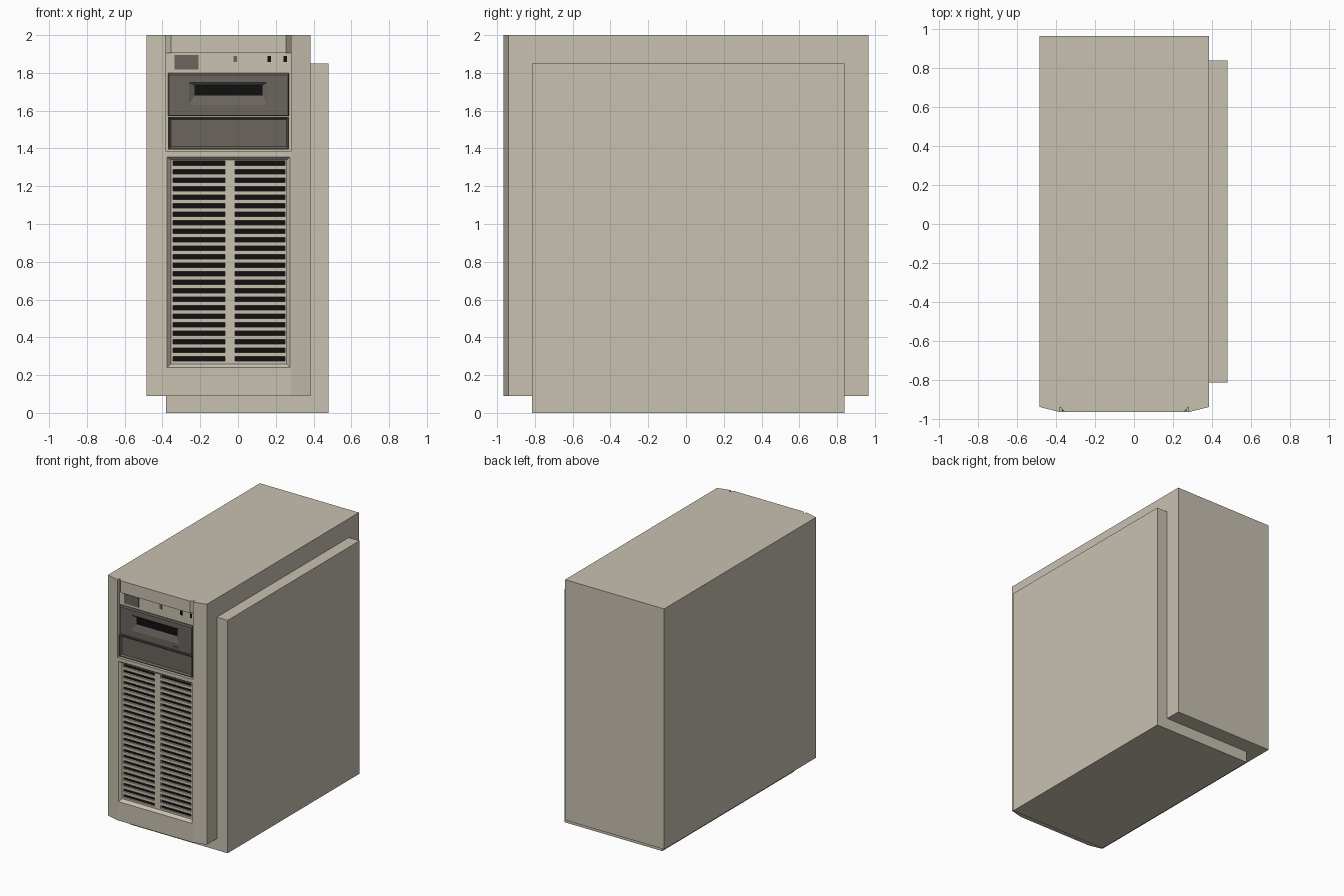
import bpy, bmesh

if "Cube" in bpy.data.objects:
    bpy.data.objects.remove(bpy.data.objects["Cube"])

def material(name, rgb):
    m = bpy.data.materials.new(name)
    m.diffuse_color = (*rgb, 1)
    m.use_nodes = True
    m.node_tree.nodes["Principled BSDF"].inputs["Base Color"].default_value = m.diffuse_color
    return m

BEIGE = material("beige_case", (0.58, 0.535, 0.44))
GREY = material("dark_warm_grey", (0.145, 0.128, 0.11))
BLACK = material("black_opening", (0.005, 0.005, 0.005))

def finish(name, bm, mats):
    bmesh.ops.recalc_face_normals(bm, faces=bm.faces)
    me = bpy.data.meshes.new(name)
    bm.to_mesh(me)
    bm.free()
    for m in mats:
        me.materials.append(m)
    ob = bpy.data.objects.new(name, me)
    bpy.context.collection.objects.link(ob)
    return ob

def add_prism(bm, profile, z0, z1):
    lo = [bm.verts.new((x, y, z0)) for x, y in profile]
    hi = [bm.verts.new((x, y, z1)) for x, y in profile]
    n = len(profile)
    bm.faces.new(lo)
    bm.faces.new(hi)
    for i in range(n):
        j = (i + 1) % n
        bm.faces.new((lo[i], lo[j], hi[j], hi[i]))

def add_box(bm, x0, x1, y0, y1, z0, z1):
    add_prism(bm, [(x0, y0), (x1, y0), (x1, y1), (x0, y1)], z0, z1)

def prism(name, profile, z0, z1, mat=BEIGE):
    bm = bmesh.new()
    add_prism(bm, profile, z0, z1)
    return finish(name, bm, [mat])

def box(name, x0, x1, y0, y1, z0, z1, mat=BEIGE):
    return prism(name, [(x0, y0), (x1, y0), (x1, y1), (x0, y1)], z0, z1, mat)

def stepped(name, rects, mats, cap_index=0):
    """Closed solid through successive rectangles (x0, x1, z0, z1, y); the last one is capped."""
    bm = bmesh.new()
    loops = [[bm.verts.new(p) for p in ((a, y, c), (b, y, c), (b, y, d), (a, y, d))]
             for a, b, c, d, y in rects]
    bm.faces.new(loops[0])
    for p, q in zip(loops, loops[1:]):
        for i in range(4):
            j = (i + 1) % 4
            bm.faces.new((p[i], p[j], q[j], q[i]))
    bm.faces.new(loops[-1]).material_index = cap_index
    return finish(name, bm, mats)

FRONT, CORNER, CORE, BACK = -0.967, -0.94, -0.90, 0.967
L, R = -0.38, 0.28            # central front column
BOT, TOP = 0.09, 2.0

# Main case and the offset inner chassis that shows at the side and underneath
box("case_body", -0.485, 0.385, CORE, BACK, BOT, TOP)
box("offset_chassis", -0.38, 0.48, -0.815, 0.84, 0.0, 1.85)

# Front bezel: angled side posts, sill, divider and bevelled top cover
prism("left_post", [(-0.485, CORE), (-0.485, CORNER), (L, FRONT), (L, CORE)], BOT, TOP)
prism("right_post", [(0.385, CORE), (0.385, CORNER), (R, FRONT), (R, CORE)], BOT, TOP)
box("bottom_sill", L, R, FRONT, CORE, BOT, 0.235)
box("bay_divider", L, R, FRONT, CORE, 1.36, 1.385)
prism("top_cover", [(L, CORE), (L, CORNER), (L + 0.025, FRONT), (R - 0.025, FRONT),
                    (R, CORNER), (R, CORE)], 1.905, TOP)

# Recessed control panel with a display and indicator lights
box("control_panel", L, R, -0.945, CORE, 1.385, 1.905)
box("display_window", -0.335, -0.21, -0.951, -0.944, 1.818, 1.895, GREY)
for i, (x, mat) in enumerate([(-0.015, GREY), (0.165, BLACK), (0.25, BLACK)]):
    box(f"indicator_{i + 1}", x - 0.009, x + 0.009, -0.949, -0.944, 1.858, 1.89, mat)

# Tape drive with a funnel shaped mouth and black slot
stepped("tape_drive", [
    (-0.37, 0.27, 1.571, 1.80, -0.944),
    (-0.37, 0.27, 1.571, 1.80, -0.955),
    (-0.365, 0.265, 1.575, 1.79, -0.962),
    (-0.26, 0.155, 1.63, 1.75, -0.962),
    (-0.23, 0.13, 1.68, 1.735, -0.947),
], [GREY, BLACK], 1)
box("eject_button", 0.10, 0.14, -0.967, -0.961, 1.59, 1.602, GREY)

# Blank lower drive bay
stepped("blank_drive_bay", [
    (-0.37, 0.27, 1.395, 1.567, -0.944),
    (-0.37, 0.27, 1.395, 1.567, -0.962),
    (-0.364, 0.264, 1.40, 1.562, -0.962),
    (-0.355, 0.256, 1.41, 1.552, -0.950),
], [GREY])

# Vent frame with sloped inner edges
GX0, GX1, GZ0, GZ1 = -0.355, 0.258, 0.26, 1.338
stepped("vent_frame", [
    (L, R, 0.235, 1.36, CORE),
    (L, R, 0.235, 1.36, FRONT),
    (L + 0.005, R - 0.005, 0.24, 1.355, FRONT),
    (GX0, GX1, GZ0, GZ1, -0.945),
    (GX0, GX1, GZ0, GZ1, -0.932),
], [BEIGE, BLACK], 1)

# Vent grille: three uprights and the slats between 24 rows of slots
bm = bmesh.new()
for x0, x1 in [(GX0, -0.345), (-0.07, -0.017), (0.248, GX1)]:
    add_box(bm, x0, x1, -0.946, -0.932, GZ0, GZ1)
ROWS, PITCH, HALF = 24, 0.045, 0.0115
edges = [GZ0]
for i in range(ROWS):
    z = 0.286 + i * PITCH
    edges += [z - HALF, z + HALF]
edges.append(GZ1)
for z0, z1 in zip(edges[::2], edges[1::2]):
    if z1 - z0 > 0.001:
        for x0, x1 in [(-0.345, -0.07), (-0.017, 0.248)]:
            add_box(bm, x0, x1, -0.946, -0.932, z0, z1)
finish("vent_grille", bm, [BEIGE])
